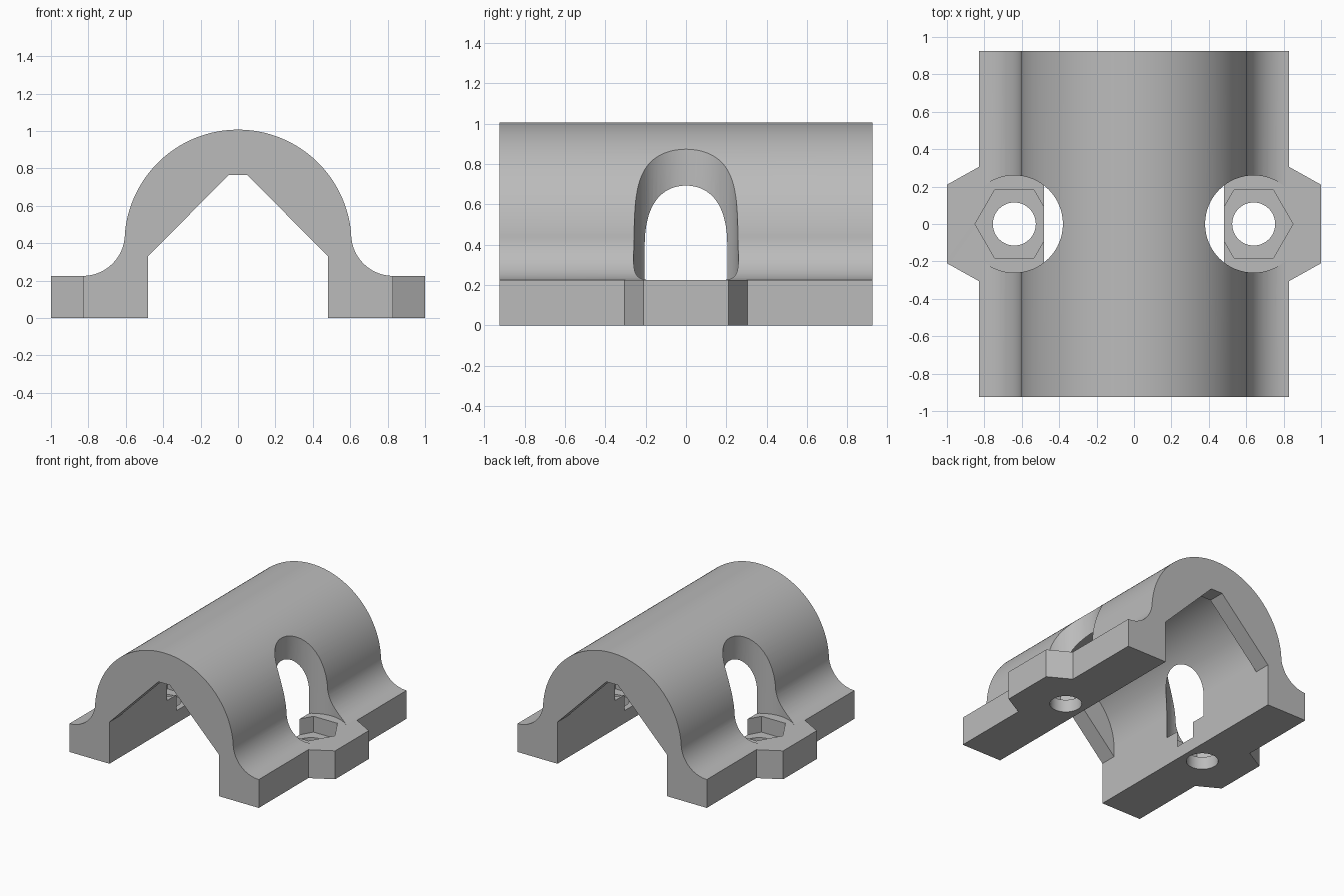
import bpy, bmesh
from math import sin, cos, pi, radians

cube = bpy.data.objects.get("Cube")
if cube:
    bpy.data.objects.remove(cube, do_unlink=True)

# Main dimensions
HALF_LEN = 0.925      # half length along y
AXIS_Z = 0.4          # height of the arch axis
R_OUT, R_IN = 0.607, 0.48
FOOT_H, FOOT_X = 0.225, 0.83
LIP = 0.13            # thickness of the end walls
BOLT_X = 0.64

grey = bpy.data.materials.new("plain grey")
grey.use_nodes = True
COLOUR = (0.5, 0.5, 0.5, 1)
grey.diffuse_color = COLOUR
grey.node_tree.nodes["Principled BSDF"].inputs["Base Color"].default_value = COLOUR


def arc(cx, cy, r, a0, a1, n):
    """Points on an arc, angles in degrees."""
    angles = [radians(a0 + (a1 - a0) * i / n) for i in range(n + 1)]
    return [(cx + r * cos(a), cy + r * sin(a)) for a in angles]


def prism(name, points, low, high, axis):
    """Extrude a closed outline along y (points are x, z) or z (points are x, y)."""
    bm = bmesh.new()
    place = (lambda p: (p[0], low, p[1])) if axis == "y" else (lambda p: (p[0], p[1], low))
    face = bm.faces.new([bm.verts.new(place(p)) for p in points])
    moved = bmesh.ops.extrude_face_region(bm, geom=[face])["geom"]
    step = (0, high - low, 0) if axis == "y" else (0, 0, high - low)
    bmesh.ops.translate(bm, vec=step, verts=[v for v in moved if isinstance(v, bmesh.types.BMVert)])
    bmesh.ops.recalc_face_normals(bm, faces=bm.faces)
    mesh = bpy.data.meshes.new(name)
    bm.to_mesh(mesh)
    bm.free()
    mesh.materials.append(grey)
    obj = bpy.data.objects.new(name, mesh)
    bpy.context.collection.objects.link(obj)
    return obj


def mirrored(half):
    """Complete a right-hand outline with its mirror image across x = 0."""
    return half + [(-x, y) for x, y in reversed(half)]


def cut(target, cutter):
    mod = target.modifiers.new("cut", "BOOLEAN")
    mod.operation, mod.solver, mod.object = "DIFFERENCE", "EXACT", cutter
    bpy.context.view_layer.objects.active = target
    bpy.ops.object.modifier_apply(modifier=mod.name)
    bpy.data.objects.remove(cutter, do_unlink=True)


# Solid arch with flared feet
half = [(1, 0), (1, FOOT_H)]
half += arc(FOOT_X, FOOT_H * 2, FOOT_H, 270, 183.5, 20)
half += arc(0, AXIS_Z, R_OUT, 4.5, 88.5, 40)
body = prism("clamp_body", mirrored(half), -HALF_LEN, HALF_LEN, "y")

# Trim the feet, leaving a tapered tab on each side
for sx in (-1, 1):
    for sy in (-1, 1):
        outline = [(FOOT_X, 0.305), (1, 0.21), (1.1, 0.154), (1.1, 1), (FOOT_X, 1)]
        cut(body, prism("foot_trim", [(x * sx, y * sy) for x, y in outline], -0.1, 0.6, "z"))

# Gabled opening through both ends
gable = [(0.48, -0.1), (0.48, 0.33), (0.05, 0.765)]
cut(body, prism("gable_opening", mirrored(gable), -1, 1, "y"))

# Round-topped cavity between the end walls
cavity = [(R_IN, -0.1)] + arc(0, AXIS_Z, R_IN, 0, 88.5, 40)
cut(body, prism("cavity", mirrored(cavity), LIP - HALF_LEN, HALF_LEN - LIP, "y"))

# Tool clearance, hexagonal nut pocket and bolt hole on each side
for sx in (-1, 1):
    x = BOLT_X * sx
    for name, radius, sides, low, high in (
        ("tool_clearance", 0.26, 64, FOOT_H + 0.0005, 1.2),
        ("nut_pocket", 0.21, 6, 0.1, 0.4),
        ("bolt_hole", 0.115, 48, -0.1, 0.4),
    ):
        ring = arc(x, 0, radius, 0, 360, sides)[:-1]
        cut(body, prism(name, ring, low, high, "z"))

# Smooth the curves, keep the edges crisp
bpy.ops.object.select_all(action="DESELECT")
body.select_set(True)
bpy.context.view_layer.objects.active = body
bpy.ops.object.shade_smooth_by_angle(angle=radians(25))
